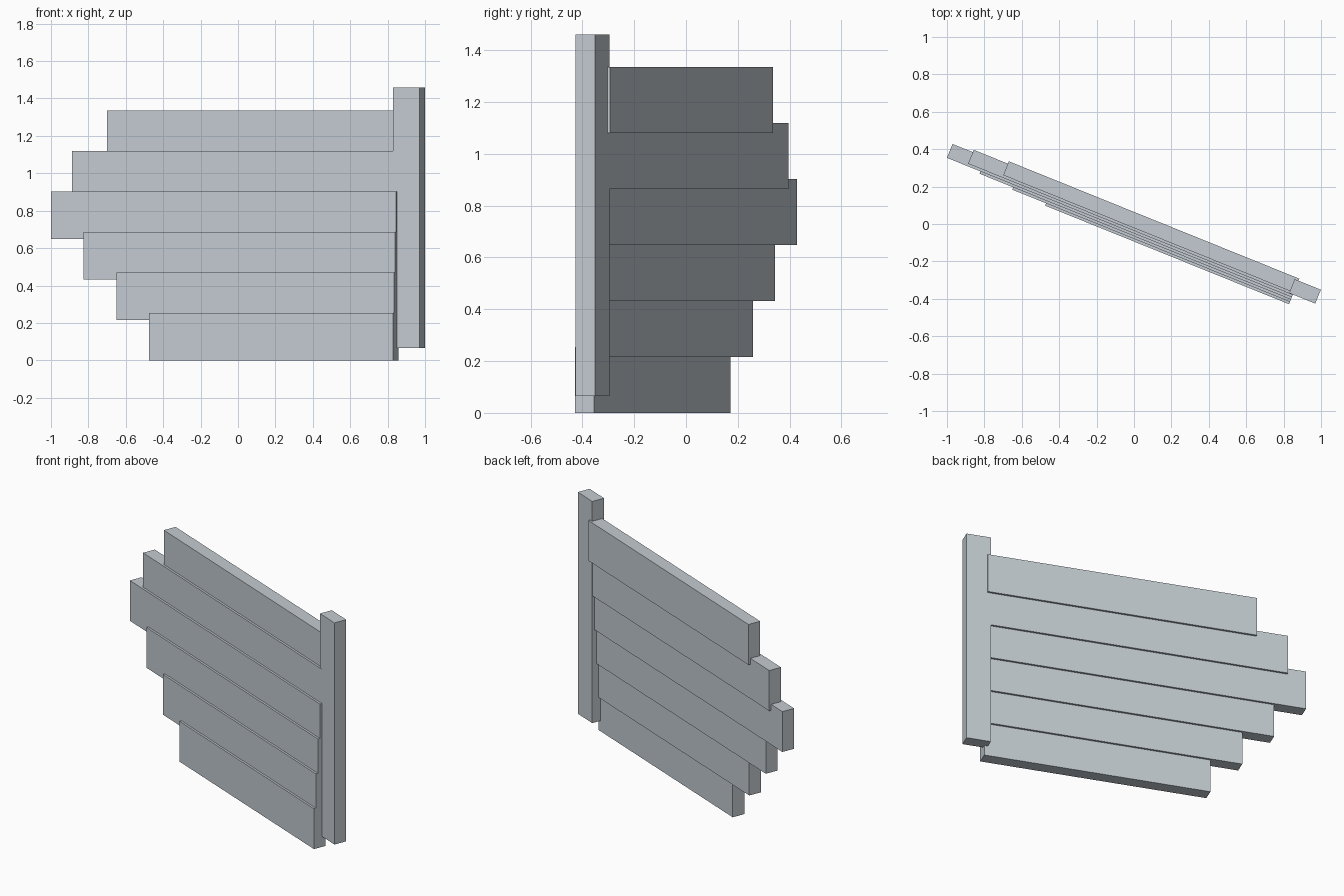
import bpy
import bmesh
import math
from mathutils import Matrix

if "Cube" in bpy.data.objects:
    bpy.data.objects.remove(bpy.data.objects["Cube"])

ANGLE = math.radians(-22)   # whole fence panel is turned about z
THICK = 0.08

grey = bpy.data.materials.new("pale_blue_grey")
grey.diffuse_color = (0.55, 0.60, 0.64, 1.0)
grey.use_nodes = True
grey.node_tree.nodes["Principled BSDF"].inputs["Base Color"].default_value = grey.diffuse_color


def board(name, u0, u1, back, z0, z1):
    """Box spanning u0..u1 along the panel, THICK deep from its back face."""
    bm = bmesh.new()
    bmesh.ops.create_cube(bm, size=1.0)
    size = Matrix.Diagonal((u1 - u0, THICK, z1 - z0, 1.0))
    centre = Matrix.Translation(((u0 + u1) / 2, back - THICK / 2, (z0 + z1) / 2))
    bm.transform(centre @ size)
    mesh = bpy.data.meshes.new(name)
    bm.to_mesh(mesh)
    bm.free()
    mesh.materials.append(grey)
    obj = bpy.data.objects.new(name, mesh)
    obj.rotation_euler.z = ANGLE
    bpy.context.collection.objects.link(obj)
    return obj


# Overlapping planks, each set slightly further back than the one below
left_ends = (-0.478, -0.672, -0.866, -1.06, -0.943, -0.746)
for i, left in enumerate(left_ends):
    z = 0.2162 * i
    board(f"plank_{i + 1}", left, 0.929, -0.007 + 0.0134 * i, z, z + 0.254)

# Upright post at the right end
board("post", 0.907, 1.058, 0.0485, 0.065, 1.46)
